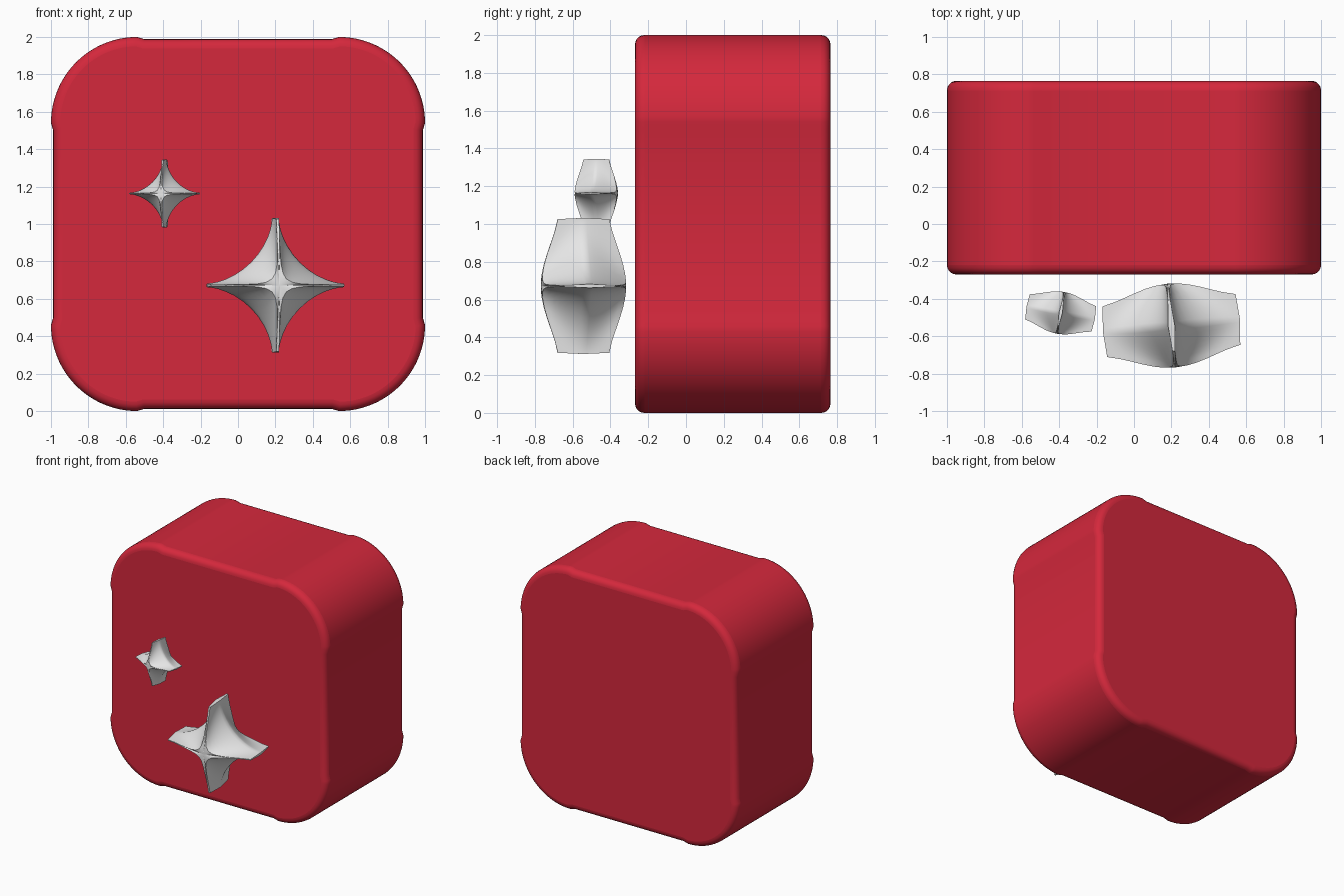
import bpy, bmesh, math

cube = bpy.data.objects.get("Cube")
if cube:
    bpy.data.objects.remove(cube, do_unlink=True)


def material(name, rgb):
    m = bpy.data.materials.new(name)
    m.use_nodes = True
    m.diffuse_color = (*rgb, 1)
    m.node_tree.nodes["Principled BSDF"].inputs["Base Color"].default_value = (*rgb, 1)
    return m


red = material("red", (0.66, 0.021, 0.045))
silver = material("light grey", (0.8, 0.8, 0.8))


def finish(name, bm, mat, angle):
    bmesh.ops.recalc_face_normals(bm, faces=bm.faces)
    me = bpy.data.meshes.new(name)
    bm.to_mesh(me)
    bm.free()
    me.materials.append(mat)
    ob = bpy.data.objects.new(name, me)
    bpy.context.collection.objects.link(ob)
    bpy.ops.object.select_all(action='DESELECT')
    ob.select_set(True)
    bpy.context.view_layer.objects.active = ob
    bpy.ops.object.shade_smooth_by_angle(angle=math.radians(angle))
    return ob


# Rounded block: big corner arcs standing slightly proud of the straight sides
def block(front=-0.27, back=0.765, outer=1.0, side=0.988, radius=0.46, steps=24):
    corner = [(0.5, side)] + [
        (outer - radius + radius * math.sin(a), outer - radius + radius * math.cos(a))
        for a in (math.pi / 2 * i / steps for i in range(steps + 1))] + [(side, 0.5)]
    bm = bmesh.new()
    ring = []
    for q in range(4):
        c, s = round(math.cos(q * math.pi / 2)), round(math.sin(q * math.pi / 2))
        ring += [bm.verts.new((x * c + z * s, front, 1 - x * s + z * c)) for x, z in corner]
    face = bm.faces.new(ring)
    ext = bmesh.ops.extrude_face_region(bm, geom=[face])
    for v in ext["geom"]:
        if isinstance(v, bmesh.types.BMVert):
            v.co.y = back
    # The extrusion keeps the first face, so both ends are capped
    if not face.is_valid or face not in bm.faces[:]:
        bm.faces.new(ring)
    ob = finish("rounded_block", bm, red, 35)
    bevel = ob.modifiers.new("soft_rims", 'BEVEL')
    bevel.width = 0.05
    bevel.segments = 5
    bevel.limit_method = 'ANGLE'
    bevel.angle_limit = math.radians(60)
    return ob


# Four-pointed star: blades deepest at the centre, thinning to front and back ridges
def star(name, loc, size, turn, steps=14, levels=8):
    bm = bmesh.new()
    rings = []

    def depth(r):
        return 0.135 + 0.09 * math.cos(min(r / 0.37, 1) * math.pi / 2) ** 1.5

    for j in range(-levels, levels + 1):
        t = j / levels
        p = 0.615 - 0.33 * abs(t) ** 1.3
        thin = 1 - 0.6 * abs(t)
        ring = []
        for q in range(4):
            sx, sz = ((1, 1), (-1, 1), (-1, -1), (1, -1))[q]
            for i in range(steps + 1):
                k = i if q % 2 == 0 else steps - i
                a = math.pi / 2 * k / steps
                x = 0.35 * max(math.cos(a), 0) ** (2 / p) + 0.018 * thin
                z = 0.35 * max(math.sin(a), 0) ** (2 / p) + 0.010 * thin
                ring.append(bm.verts.new((sx * x, t * depth(math.hypot(x, z)), sz * z)))
        rings.append(ring)
    n = len(rings[0])
    for lower, upper in zip(rings, rings[1:]):
        for i in range(n):
            bm.faces.new((lower[i], lower[(i + 1) % n], upper[(i + 1) % n], upper[i]))
    for ring, sign in ((rings[0], -1), (rings[-1], 1)):
        hub = bm.verts.new((0, sign * depth(0), 0))
        for i in range(n):
            bm.faces.new((hub, ring[i], ring[(i + 1) % n]))
    ob = finish(name, bm, silver, 50)
    ob.location = loc
    ob.scale = (size, size, size)
    ob.rotation_euler.z = math.radians(turn)
    return ob


block()
star("large_star", (0.2, -0.543, 0.672), 1.0, 5.3)
star("small_star", (-0.392, -0.475, 1.163), 0.505, -10.4)
